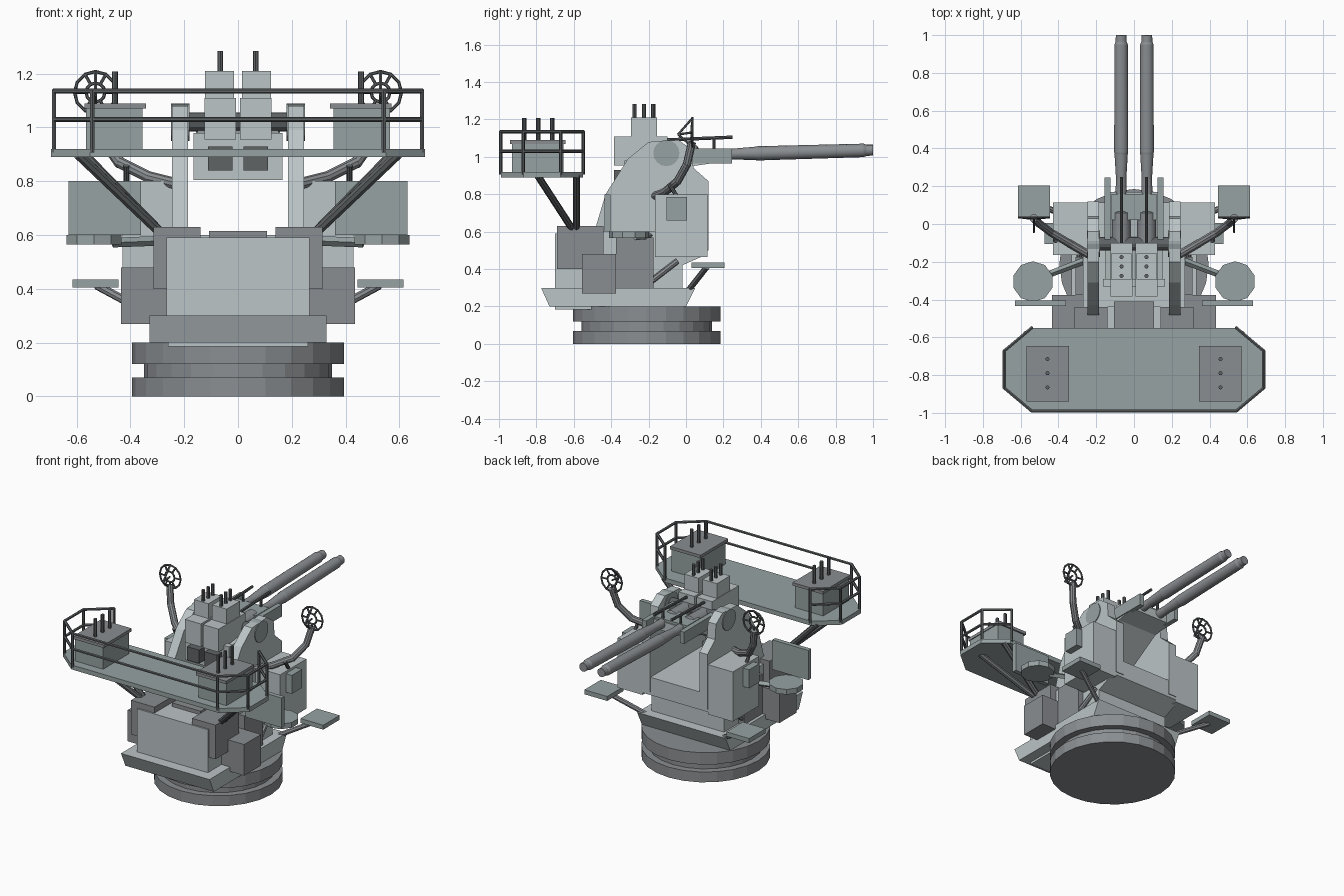
import bpy, bmesh, math
from mathutils import Vector, Matrix

if "Cube" in bpy.data.objects:
    bpy.data.objects.remove(bpy.data.objects["Cube"])

# Paint shades
COLORS = {"light": (.50, .555, .57), "mid": (.31, .36, .365), "dark": (.255, .27, .285), "black": (.115, .125, .13)}
MATS = {}
for key, c in COLORS.items():
    MATS[key] = bpy.data.materials.new(key + "_paint")
    MATS[key].diffuse_color = (*c, 1)


def finish(name, bm, mirror=False, smooth=False, mat="light"):
    bmesh.ops.recalc_face_normals(bm, faces=bm.faces)
    me = bpy.data.meshes.new(name)
    bm.to_mesh(me)
    bm.free()
    me.materials.append(MATS[mat])
    ob = bpy.data.objects.new(name, me)
    bpy.context.collection.objects.link(ob)
    if mirror:
        ob.modifiers.new("Mirror", "MIRROR")
    if smooth:
        bpy.ops.object.select_all(action="DESELECT")
        ob.select_set(True)
        bpy.context.view_layer.objects.active = ob
        bpy.ops.object.shade_smooth_by_angle(angle=math.radians(35))
    return ob


def box(name, x, y, z, mirror=False, mat="light"):
    bm = bmesh.new()
    size = Vector((x[1] - x[0], y[1] - y[0], z[1] - z[0]))
    mid = Vector((sum(x) / 2, sum(y) / 2, sum(z) / 2))
    bmesh.ops.create_cube(bm, size=1, matrix=Matrix.Translation(mid) @ Matrix.Diagonal(size.to_4d()))
    return finish(name, bm, mirror, mat=mat)


def prism(name, pts, lo, hi, axis="x", mirror=False, mat="light"):
    """Extrude a profile: (y, z) points along x, or (x, y) points along z."""
    bm = bmesh.new()
    at = (lambda p, h: (h, p[0], p[1])) if axis == "x" else (lambda p, h: (p[0], p[1], h))
    face = bm.faces.new([bm.verts.new(at(p, lo)) for p in pts])
    # keep the starting cap so the solid is closed
    new = bmesh.ops.extrude_face_region(bm, geom=[face], use_keep_orig=True)["geom"]
    verts = [v for v in new if isinstance(v, bmesh.types.BMVert)]
    bmesh.ops.translate(bm, verts=verts, vec=at((0, 0), hi - lo))
    return finish(name, bm, mirror, mat=mat)


def rod(bm, a, b, r1, r2=None, sides=8):
    a, b = Vector(a), Vector(b)
    d = b - a
    m = Matrix.Translation((a + b) / 2) @ d.to_track_quat("Z", "Y").to_matrix().to_4x4()
    bmesh.ops.create_cone(bm, cap_ends=True, segments=sides, radius1=r1,
                          radius2=r1 if r2 is None else r2, depth=d.length, matrix=m)


def rods(name, paths, r, sides=8, mirror=False, smooth=False, mat="black"):
    """One object made of round bars following each path."""
    bm = bmesh.new()
    for path in paths:
        for a, b in zip(path, path[1:]):
            a, b = Vector(a), Vector(b)
            ext = (b - a).normalized() * r * 0.35
            rod(bm, a - ext, b + ext, r, sides=sides)
    return finish(name, bm, mirror, smooth, mat)


# Turntable rings and sloped deck
for name, r, z0, z1 in (("base_ring_lower", .395, 0, .07), ("base_ring_neck", .35, .07, .12),
                        ("base_ring_upper", .395, .12, .20)):
    bm = bmesh.new()
    rod(bm, (0, -.21, z0), (0, -.21, z1), r, sides=24)
    finish(name, bm, mat="dark")
prism("deck", [(-.73, .20), (0, .20), (.05, .30), (-.775, .30)], -.33, .33)
box("deck_underplate", (-.26, .26), (-.70, -.5), (.185, .21))

# Front locker, corner lockers and side boxes
box("front_locker", (-.265, .265), (-.70, -.43), (.30, .59))
box("corner_locker", (.14, .315), (-.69, -.44), (.40, .63), True, "dark")
box("center_lid", (-.107, .107), (-.55, -.41), (.58, .615), mat="dark")
box("side_box", (.24, .435), (-.555, -.375), (.27, .48), True, "dark")
box("middle_box", (.2, .31), (-.375, -.175), (.30, .57), True, "dark")

# Carriage body and cheeks that hold the guns
prism("carriage_body", [(-.45, .28), (-.02, .28), (-.02, .42), (.115, .48), (.115, .60), (-.44, .60)], -.27, .27)
prism("cheek", [(-.49, .60), (-.43, .80), (-.31, .99), (-.20, 1.08), (-.04, 1.09), (.03, 1.04),
                (.04, .94), (.12, .87), (.12, .5), (-.30, .5)], .185, .245, mirror=True)
bm = bmesh.new()
rod(bm, (.18, -.105, 1.02), (.25, -.105, 1.02), .07, sides=16)
finish("trunnion_disc", bm, True, mat="mid")
rods("trunnion", [[(0, -.105, 1.02), (.2, -.105, 1.02)]], .035, 12, True)

# Aimers' cabinets beside the cheeks
box("cabinet", (.245, .43), (-.165, .115), (.465, .80), True)
box("cabinet_door_box", (.42, .475), (-.105, .005), (.66, .785), True, "mid")
rods("cabinet_handle", [[(.415, -.05, .79), (.415, -.09, .855)]], .011, mirror=True)

# Crew seats with backrests
bm = bmesh.new()
rod(bm, (.535, -.305, .565), (.535, -.305, .60), .108, sides=10)
finish("seat", bm, True, mat="mid")
box("seat_backrest", (.36, .63), (-.435, -.405), (.60, .80), True, "mid")
rods("seat_arm", [[(.46, -.27, .572), (.25, -.19, .58)]], .018, 4, True, mat="mid")

# Footrests on struts
box("footrest", (.445, .615), (.03, .205), (.405, .435), True, "mid")
rods("footrest_strut", [[(.52, .11, .41), (.26, 0, .27)], [(.27, -.05, .44), (.29, -.18, .34)]],
     .016, mirror=True, mat="dark")

# Gun cradle
prism("cradle", [(-.32, .805), (-.18, .82), (.03, .95), (.17, .97), (.17, 1.03), (-.32, .96)], -.15, .15)
box("cradle_front_plate", (-.165, .165), (-.33, -.29), (.805, .98))
box("cradle_rail", (.125, .157), (-.1, .245), (.965, 1.045), True, "mid")
box("ammo_chute", (.02, .112), (-.385, -.31), (.84, .93), True, "black")

# Breeches and loading hoppers
box("breech", (.008, .125), (-.385, -.10), (.955, 1.11), True)
box("hopper", (.014, .122), (-.295, -.155), (1.10, 1.21), True)
rods("hopper_pins", [[(.066, y, 1.20), (.066, y, 1.28)] for y in (-.275, -.225, -.175)], .011, mirror=True)

# Barrels, as stepped round sections
bm = bmesh.new()
secs = [(-.10, .05), (.06, .05), (.07, .034), (.24, .028), (.37, .036), (.38, .038), (.95, .036), (.965, .03), (1.0, .029)]
zat = lambda y: 1.008 + .028 * y
for (y0, r0), (y1, r1) in zip(secs, secs[1:]):
    rod(bm, (.068, y0, zat(y0)), (.068, y1, zat(y1)), r0, r1, 14)
finish("barrel", bm, True, True, "dark")
rods("recoil_bar", [[(.066, -.12, 1.09), (.066, .245, 1.105)], [(.066, .15, 1.03), (.066, .15, 1.1)]], .009, mirror=True)
box("barrel_bridge", (-.12, .12), (.02, .16), (.98, 1.045), mat="mid")

# Sight arms with spoked ring sights
rods("sight_arm", [[(.21, -.18, .785), (.33, -.11, .815), (.44, -.045, .87), (.505, .005, .96),
                    (.53, .03, 1.07)]], .022, 10, True, True, "dark")
cx, cz = .53, 1.13
ring = lambda r, y, n=12: [(cx + r * math.cos(2 * math.pi * i / n), y, cz + r * math.sin(2 * math.pi * i / n))
                           for i in range(n + 1)]
outer, inner = ring(.078, .035), ring(.035, .03)
paths = [outer, inner] + [[inner[i], outer[i]] for i in range(0, 12, 2)]
paths += [[(cx, -.042, 1.12), outer[i]] for i in (3, 9)] + [[(cx, -.042, 1.12), (cx, .03, 1.13)],
                                                          [(cx, .03, 1.05), inner[9]]]
rods("ring_sight", paths, .006, 6, True)

# Raised front platform, its braces and its railing
half = [(.55, -.55), (.695, -.67), (.695, -.87), (.55, -.99)]
outline = half + [(-x, y) for x, y in reversed(half)]
prism("platform", outline, .89, .92, "z", mat="mid")
rods("platform_brace", [[(.59, -.79, .895), (.29, -.605, .61)], [(.57, -.585, .895), (.29, -.585, .61)]],
     .019, 8, True)
edge = [(x * .985, y) for x, y in outline]
rods("platform_rails", [[(x, y, z) for x, y in edge] for z in (1.03, 1.135)], .009, 6)
rods("railing_posts", [[(x, y, .91), (x, y, 1.135)] for x, y in edge[:4]], .009, 6, True)

# Ready boxes on the platform
box("ready_box", (.355, .565), (-.93, -.655), (.91, 1.075), True, "mid")
box("ready_box_lid", (.343, .57), (-.94, -.645), (1.07, 1.09), True, "dark")
rods("ready_box_pins", [[(.458, y, 1.08), (.458, y, 1.205)] for y in (-.865, -.79, -.715)], .011, mirror=True)

for m in bpy.data.materials:
    if m.users and not m.is_grease_pencil:
        m.use_nodes = True
        m.node_tree.nodes["Principled BSDF"].inputs["Base Color"].default_value = m.diffuse_color
